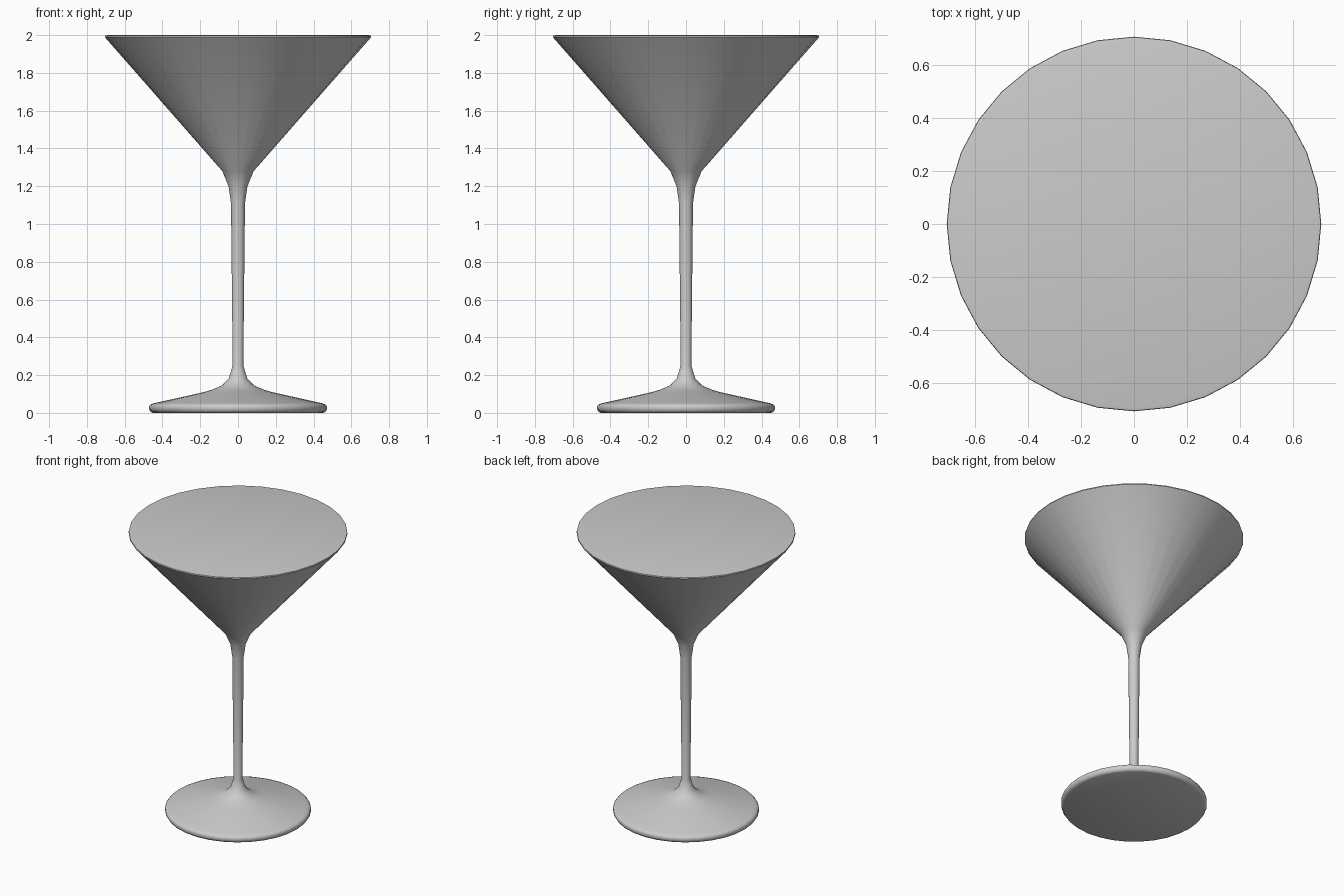
import bpy, bmesh, math

if "Cube" in bpy.data.objects:
    bpy.data.objects.remove(bpy.data.objects["Cube"])

SIDES = 32


def lathe(name, profile):
    """Spin an (r, z) profile about z and cap both ends."""
    bm = bmesh.new()
    rings = []
    for r, z in profile:
        rings.append([bm.verts.new((r * math.cos(2 * math.pi * i / SIDES),
                                    r * math.sin(2 * math.pi * i / SIDES), z))
                      for i in range(SIDES)])
    for low, high in zip(rings, rings[1:]):
        for i in range(SIDES):
            j = (i + 1) % SIDES
            bm.faces.new((low[i], low[j], high[j], high[i]))
    bm.faces.new(rings[0][::-1])
    bm.faces.new(rings[-1])
    mesh = bpy.data.meshes.new(name)
    bm.to_mesh(mesh)
    bm.free()
    obj = bpy.data.objects.new(name, mesh)
    bpy.context.collection.objects.link(obj)
    bpy.ops.object.select_all(action='DESELECT')
    bpy.context.view_layer.objects.active = obj
    obj.select_set(True)
    bpy.ops.object.shade_smooth_by_angle(angle=math.radians(50))
    return obj


lathe("cocktail_glass", [
    # foot with rounded edge
    (0.45, 0.0), (0.462, 0.005), (0.47, 0.018), (0.47, 0.035),
    (0.462, 0.045), (0.445, 0.051), (0.18, 0.11),
    # flare into the stem
    (0.14, 0.122), (0.085, 0.145), (0.05, 0.18), (0.028, 0.25),
    # stem, slightly wider at the top
    (0.037, 1.11), (0.05, 1.2), (0.083, 1.28),
    # conical bowl with softened rim and filled top
    (0.697, 1.98), (0.705, 1.99), (0.703, 1.997), (0.69, 2.0),
])
